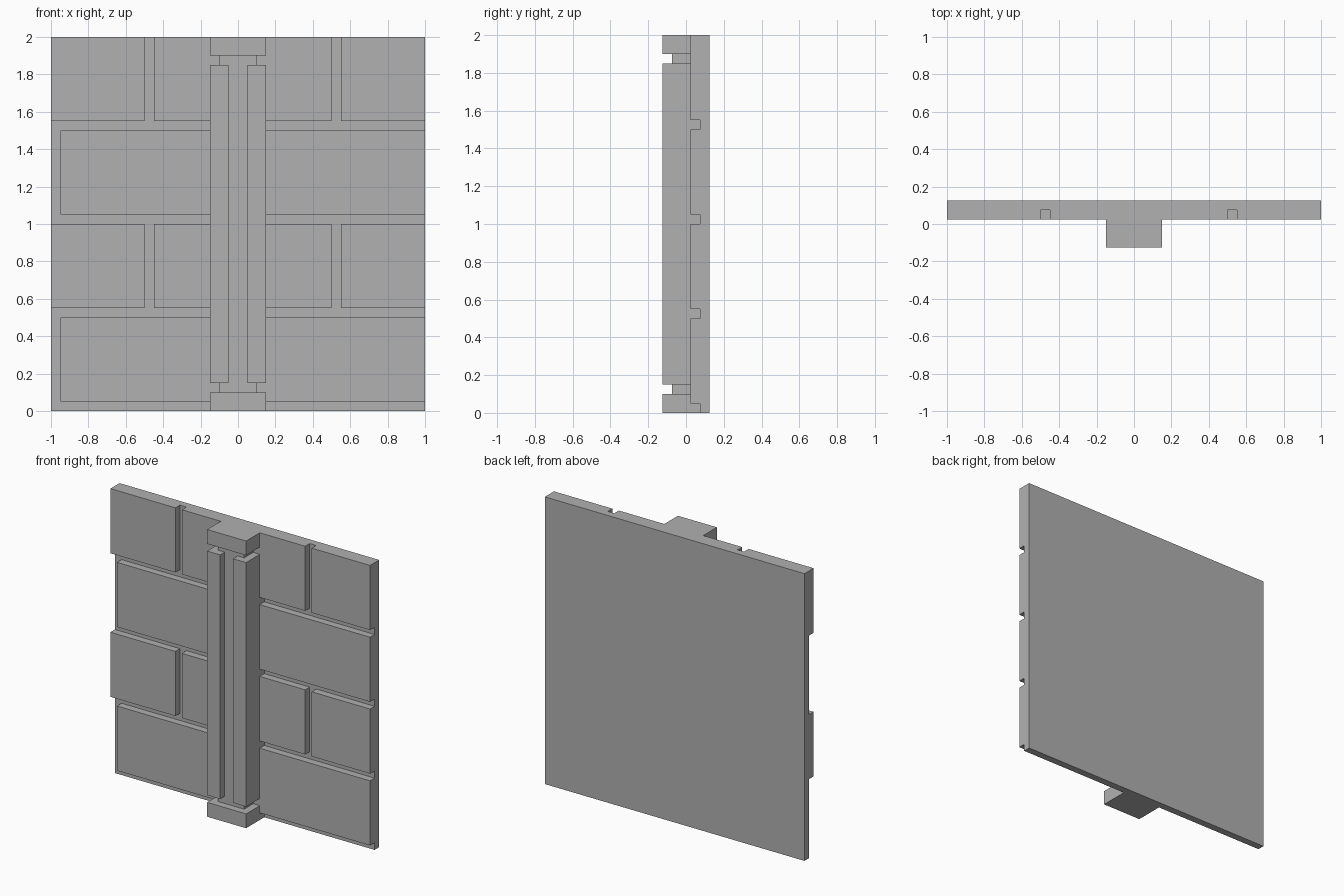
import bpy
import bmesh
from mathutils import Vector

cube = bpy.data.objects.get("Cube")
if cube:
    bpy.data.objects.remove(cube, do_unlink=True)

stone = bpy.data.materials.new("grey stone")
stone.use_nodes = True
COLOUR = (0.44, 0.44, 0.44, 1)
stone.diffuse_color = COLOUR
stone.node_tree.nodes["Principled BSDF"].inputs["Base Color"].default_value = COLOUR


def boxes(name, extents):
    """One object made of boxes, each given as x, y and z ranges."""
    bm = bmesh.new()
    for ranges in extents:
        low, high = (Vector(c) for c in zip(*ranges))
        verts = bmesh.ops.create_cube(bm, size=1)["verts"]
        bmesh.ops.scale(bm, vec=high - low, verts=verts)
        bmesh.ops.translate(bm, vec=(low + high) / 2, verts=verts)
    mesh = bpy.data.meshes.new(name)
    bm.to_mesh(mesh)
    bm.free()
    mesh.materials.append(stone)
    obj = bpy.data.objects.new(name, mesh)
    bpy.context.collection.objects.link(obj)
    return obj


BACK, MORTAR, FACE, INNER, FRONT = 0.125, 0.075, 0.025, -0.075, -0.125
JOINT, ROW = 0.05, 0.5

# Backing slab, whose front shows as the mortar
boxes("wall_slab", [((-1, 1), (MORTAR, BACK), (0, 2))])

# Four courses of blocks, alternating between long and split
for row in range(4):
    if row % 2:
        spans = [(-1, -0.5), (-0.5 + JOINT, 0.5), (0.5 + JOINT, 1)]
    else:
        spans = [(-1 + JOINT, 1)]
    heights = (row * ROW + JOINT, (row + 1) * ROW)
    boxes(f"block_course_{row + 1}",
          [(span, (FACE, MORTAR), heights) for span in spans])

# Pillar: recessed core, two raised ribs, base and capital
boxes("pillar_core", [((-0.1, 0.1), (INNER, FACE), (0.1, 1.9))])
for name, span in (("right_rib", (-0.15, -0.05)), ("left_rib", (0.05, 0.15))):
    boxes(name, [(span, (FRONT, MORTAR), (0.15, 1.85))])
boxes("pillar_base", [((-0.15, 0.15), (FRONT, MORTAR), (0, 0.1))])
boxes("pillar_capital", [((-0.15, 0.15), (FRONT, FACE), (1.9, 2))])
